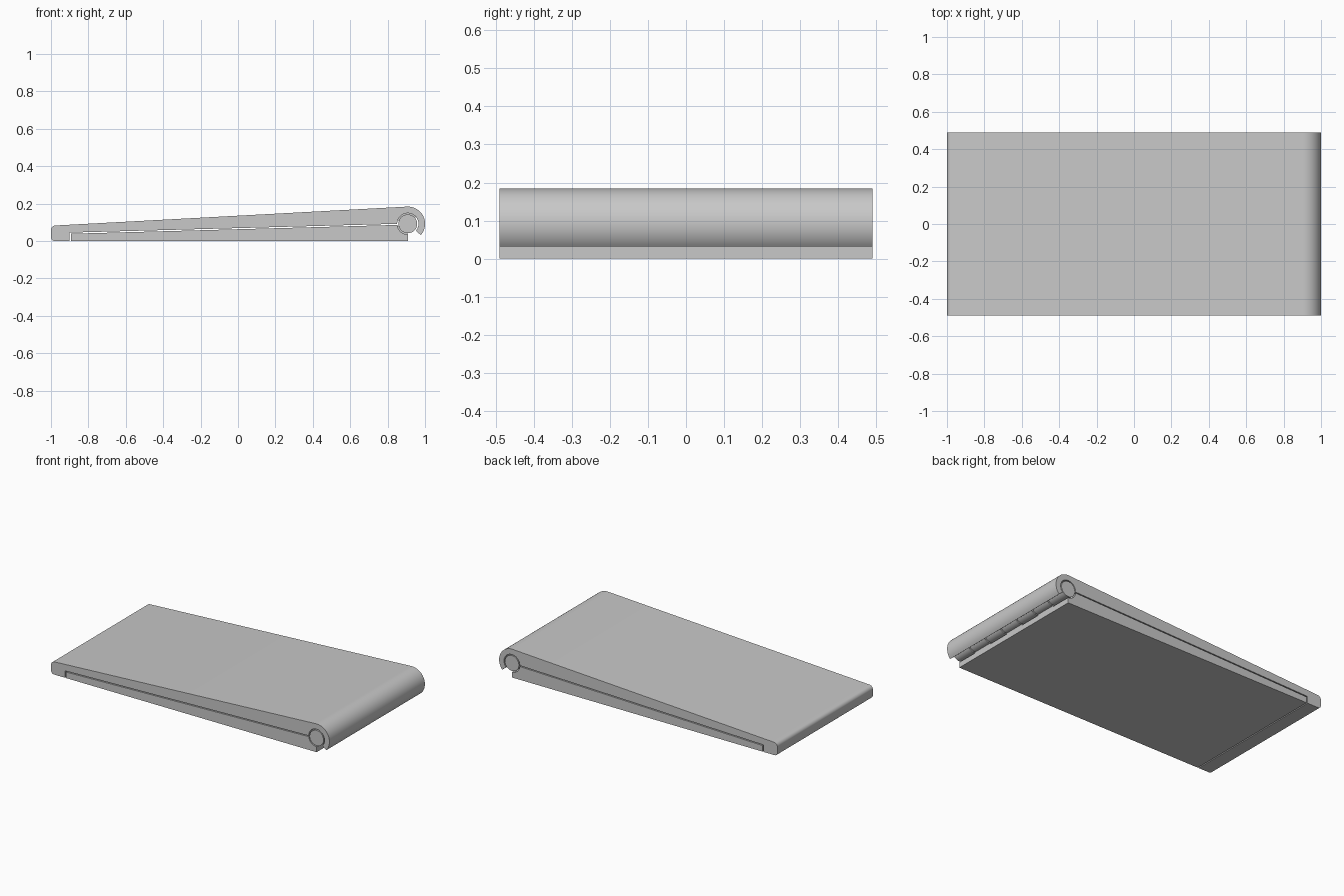
import bpy
import bmesh
from math import cos, sin, radians

cube = bpy.data.objects.get("Cube")
if cube:
    bpy.data.objects.remove(cube, do_unlink=True)

grey = bpy.data.materials.new("light_grey")
grey.use_nodes = True
colour = (0.58, 0.58, 0.58, 1)
grey.diffuse_color = colour
grey.node_tree.nodes["Principled BSDF"].inputs["Base Color"].default_value = colour

HALF = 0.49            # half of the depth
HX, HZ = 0.908, 0.092  # hinge axis
OUTER, HOLLOW, BARREL = 0.092, 0.057, 0.05


def arc(x, z, r, start, end, steps):
    """Points on an arc in the xz plane, in degrees."""
    angles = [radians(start + (end - start) * i / steps) for i in range(steps + 1)]
    return [(x + r * cos(a), z + r * sin(a)) for a in angles]


def extrude(name, profile, y0, y1):
    """Solid with the given xz profile between two depths."""
    bm = bmesh.new()
    face = bm.faces.new([bm.verts.new((x, y0, z)) for x, z in profile])
    moved = bmesh.ops.extrude_face_region(bm, geom=[face])["geom"]
    verts = [v for v in moved if isinstance(v, bmesh.types.BMVert)]
    bmesh.ops.translate(bm, verts=verts, vec=(0, y1 - y0, 0))
    bmesh.ops.recalc_face_normals(bm, faces=bm.faces)
    mesh = bpy.data.meshes.new(name)
    bm.to_mesh(mesh)
    bm.free()
    mesh.materials.append(grey)
    obj = bpy.data.objects.new(name, mesh)
    bpy.context.collection.objects.link(obj)
    bpy.ops.object.select_all(action="DESELECT")
    obj.select_set(True)
    bpy.context.view_layer.objects.active = obj
    bpy.ops.object.shade_smooth_by_angle(angle=radians(30))
    return obj


# Upper leaf: rounded foot, sloping top and a hook wrapped around the hinge
upper = [(-0.9, 0), (-0.9, 0.045)]
upper += arc(HX, HZ, HOLLOW, 180, -41, 40)
upper += arc(HX, HZ, OUTER, -41, 93, 32)
upper += arc(-0.975, 0.058, 0.025, 93, 180, 8)
upper += arc(-0.98, 0.02, 0.02, 180, 270, 8)
extrude("upper_leaf", upper, -HALF, HALF)

# Lower leaf: thin wedge hollowed for the hinge barrel
lower = [(HX, 0), (-0.893, 0), (-0.893, 0.039)]
lower += arc(HX, HZ, HOLLOW, 186, 270, 16)
extrude("lower_leaf", lower, -HALF, HALF)

# Hinge barrel: knuckles on a pin, alternately joined to the two leaves
extrude("hinge_pin", arc(HX, HZ, 0.035, 0, 354, 59), -HALF + 0.01, HALF - 0.01)
COUNT, GAP = 7, 0.008
pitch = (2 * HALF + GAP) / COUNT
for i in range(COUNT):
    y0 = -HALF + i * pitch
    y1 = y0 + pitch - GAP
    extrude(f"hinge_knuckle_{i + 1}", arc(HX, HZ, BARREL, 0, 354, 59), y0, y1)
    if 0 < i < COUNT - 1:
        a, b = (192, 268) if i % 2 else (40, 160)
        web = arc(HX, HZ, 0.04, a, b, 12) + arc(HX, HZ, 0.06, b, a, 12)
        extrude(f"knuckle_web_{i + 1}", web, y0, y1)
